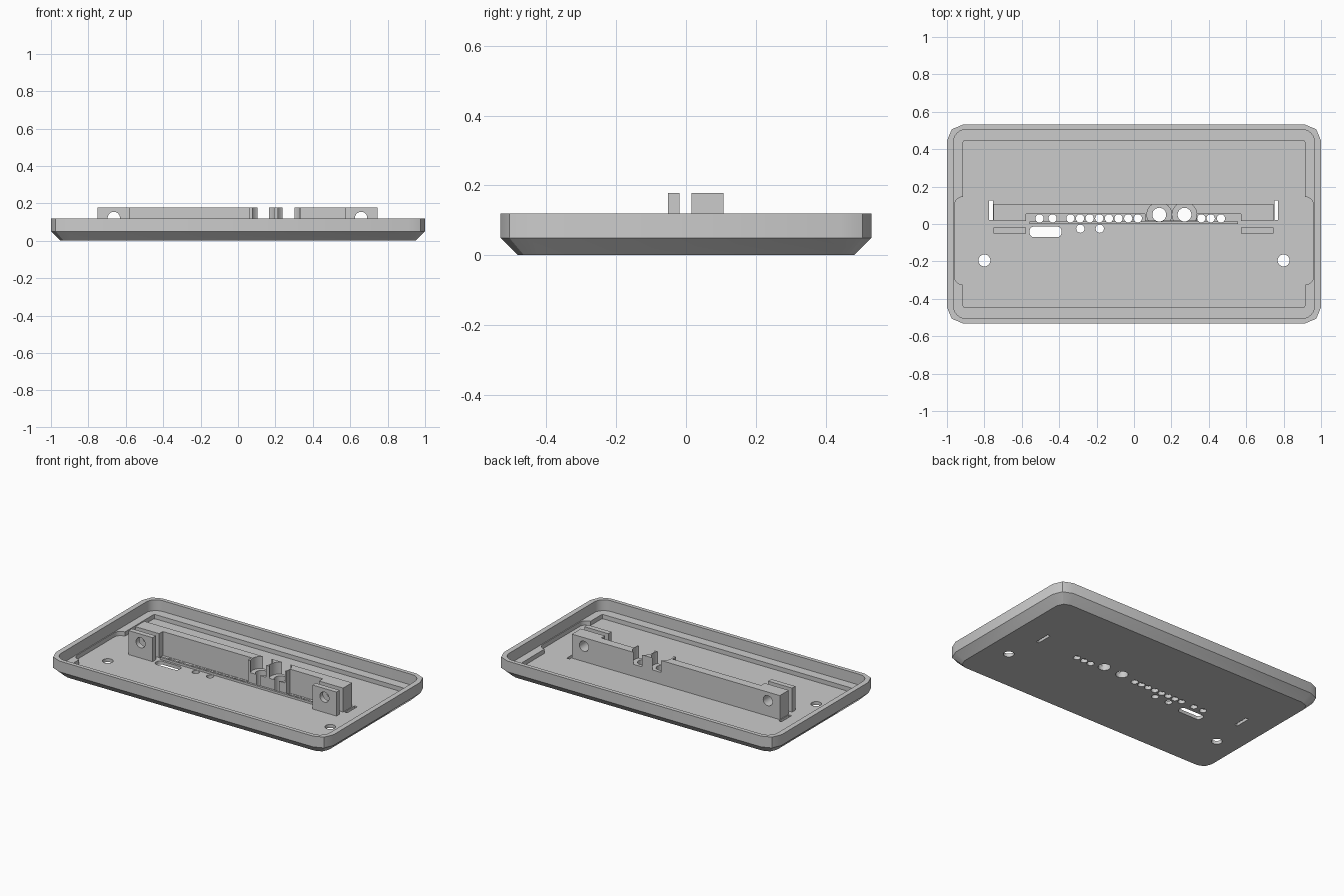
import bpy, bmesh
from math import cos, sin, pi

cube = bpy.data.objects.get("Cube")
if cube:
    bpy.data.objects.remove(cube)

grey = bpy.data.materials.new("plain grey")
grey.use_nodes = True
colour = (0.6, 0.6, 0.6, 1)
grey.diffuse_color = colour
grey.node_tree.nodes["Principled BSDF"].inputs["Base Color"].default_value = colour

FLOOR, LEDGE, RIM, TOP = 0.022, 0.05, 0.12, 0.178
SUNK = FLOOR - 0.008


def rounded(x0, x1, y0, y1, r, seg):
    """Outline of a rectangle with rounded corners."""
    centres = [(x1 - r, y1 - r), (x0 + r, y1 - r), (x0 + r, y0 + r), (x1 - r, y0 + r)]
    return [(cx + r * cos((q + s / seg) * pi / 2), cy + r * sin((q + s / seg) * pi / 2))
            for q, (cx, cy) in enumerate(centres) for s in range(seg + 1)]


def loft(name, layers):
    """Closed solid through (outline, z) layers."""
    bm = bmesh.new()
    rings = [[bm.verts.new((x, y, z)) for x, y in outline] for outline, z in layers]
    bm.faces.new(rings[0][::-1])
    bm.faces.new(rings[-1])
    n = len(rings[0])
    for a, b in zip(rings, rings[1:]):
        for i in range(n):
            j = (i + 1) % n
            bm.faces.new((a[i], a[j], b[j], b[i]))
    bmesh.ops.recalc_face_normals(bm, faces=bm.faces)
    mesh = bpy.data.meshes.new(name)
    bm.to_mesh(mesh)
    bm.free()
    mesh.materials.append(grey)
    obj = bpy.data.objects.new(name, mesh)
    bpy.context.collection.objects.link(obj)
    return obj


def prism(name, outline, z0, z1):
    return loft(name, [(outline, z0), (outline, z1)])


def box(name, x0, x1, y0, y1, z0, z1):
    return prism(name, [(x0, y0), (x1, y0), (x1, y1), (x0, y1)], z0, z1)


def cylinder(name, x, y, r, z0, z1, seg=24):
    ring = [(x + r * cos(2 * pi * i / seg), y + r * sin(2 * pi * i / seg)) for i in range(seg)]
    return prism(name, ring, z0, z1)


def combine(target, other, operation="DIFFERENCE"):
    """Apply a boolean and discard the helper."""
    mod = target.modifiers.new("cut", "BOOLEAN")
    mod.object, mod.operation, mod.solver = other, operation, "EXACT"
    bpy.context.view_layer.objects.active = target
    bpy.ops.object.modifier_apply(modifier=mod.name)
    bpy.data.objects.remove(other)


# Tray shell with sloping underside
rim = rounded(-1, 1, -0.532, 0.532, 0.087, 2)
base = rounded(-0.95, 0.95, -0.482, 0.482, 0.06, 2)
tray = loft("tray", [(base, 0), (rim, LEDGE), (rim, RIM)])

# Cavity, ledge and the side reliefs
for outline, z in ((rounded(-0.966, 0.966, -0.506, 0.506, 0.07, 6), LEDGE),
                   (rounded(-0.915, 0.915, -0.446, 0.446, 0.012, 2), FLOOR),
                   (rounded(-0.96, 0.96, -0.325, 0.145, 0.045, 6), FLOOR)):
    combine(tray, prism("cavity_cutter", outline, z, RIM + 0.1))

# Holes through the floor
small_holes = [(x, 0.03) for x in (-0.505, -0.435, 0.36, 0.41, 0.465)]
small_holes += [(-0.34 + 0.0515 * i, 0.03) for i in range(8)]
low_holes = [(-0.287, -0.025), (-0.183, -0.025)]
sockets = [(0.135, 0.05), (0.27, 0.05)]
screw_holes = [(-0.8, -0.195), (0.8, -0.195)]
for points, r in ((small_holes + low_holes, 0.022), (sockets, 0.037), (screw_holes, 0.032)):
    for x, y in points:
        combine(tray, cylinder("hole_cutter", x, y, r, -0.1, 0.1))
combine(tray, prism("port_cutter", rounded(-0.558, -0.388, -0.07, -0.014, 0.022, 5), -0.1, 0.1))
for x in (-0.765, 0.76):
    combine(tray, box("slot_cutter", x - 0.01, x + 0.01, 0.022, 0.126, -0.1, 0.1))

# Rear support bar with thick ends and a socket block
support = box("support_bar", -0.75, 0.745, 0.053, 0.108, SUNK, TOP)
for x0, x1 in ((-0.75, -0.578), (0.572, 0.745), (0.06, 0.337)):
    combine(support, box("bar_block", x0, x1, 0.016, 0.09, SUNK, TOP), "UNION")
for x, y in sockets:
    combine(support, cylinder("socket_cutter", x, y, 0.066, 0.1, 0.3, 32))
    combine(support, cylinder("bore_cutter", x, y, 0.037, -0.1, 0.3))

# Front lugs
lugs = [box(side + "_front_lug", x0, x1, -0.052, -0.019, SUNK, TOP)
        for side, x0, x1 in (("right", -0.75, -0.578), ("left", 0.572, 0.745))]

# Cross holes through the bar ends and lugs
for x, parts in ((-0.664, (support, lugs[0])), (0.658, (support, lugs[1]))):
    for part in parts:
        drill = cylinder("drill", 0, 0, 0.033, -0.3, 0.3)
        drill.rotation_euler.x = pi / 2
        drill.location = (x, 0, 0.122)
        bpy.context.view_layer.update()
        combine(part, drill)

# Low strip in front of the row of small holes
strip = box("low_strip", -0.56, 0.555, 0, 0.013, SUNK, 0.036)
for x, y in small_holes + sockets:
    combine(strip, cylinder("strip_cutter", x, y, 0.037 if (x, y) in sockets else 0.022, -0.1, 0.1))

# Soft shading on the round holes, sharp elsewhere
for obj in [tray, support, strip] + lugs:
    bpy.ops.object.select_all(action="DESELECT")
    obj.select_set(True)
    bpy.context.view_layer.objects.active = obj
    bpy.ops.object.shade_smooth_by_angle(angle=0.4)
